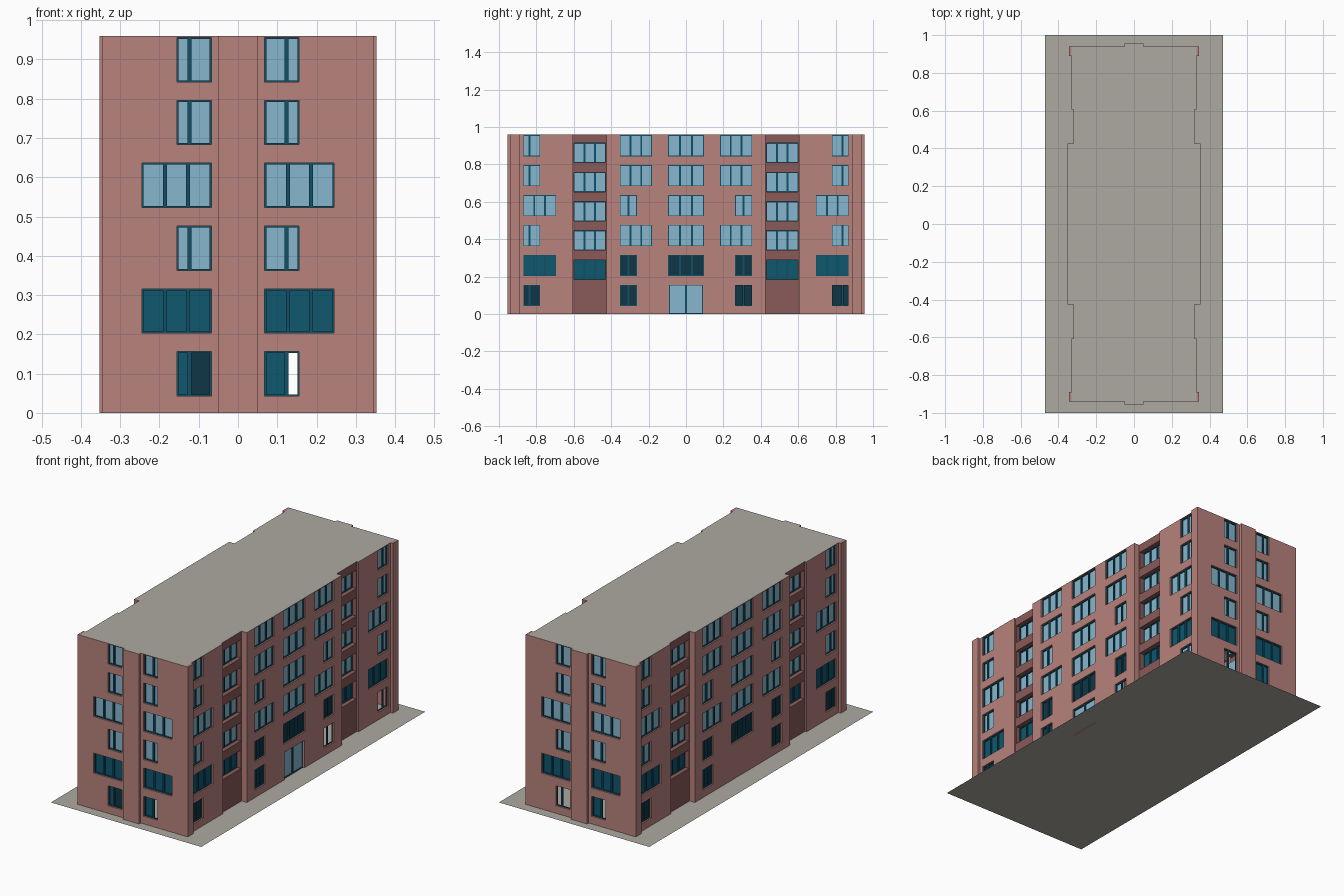
import bpy, bmesh
from mathutils import Vector

if "Cube" in bpy.data.objects:
    bpy.data.objects.remove(bpy.data.objects["Cube"])

H = 0.96


def material(name, rgb):
    m = bpy.data.materials.new(name)
    lin = [((c / 255 + 0.055) / 1.055) ** 2.4 for c in rgb]
    m.diffuse_color = (*lin, 1)
    m.use_nodes = True
    m.node_tree.nodes["Principled BSDF"].inputs["Base Color"].default_value = m.diffuse_color
    return m


# One mesh per building part, each with a single flat colour
PARTS = {
    "brick_walls": material("red brick", (184, 130, 124)),
    "balcony_walls": material("dark brick", (138, 91, 88)),
    "light_glass": material("light blue glass", (135, 183, 206)),
    "teal_glass": material("teal glass", (14, 87, 111)),
    "dark_glass": material("dark teal glass", (15, 54, 70)),
    "window_bars": material("teal frame", (16, 80, 102)),
    "roof": material("warm grey", (174, 169, 161)),
}
PARTS["ground_slab"] = PARTS["roof"]
BM = {n: bmesh.new() for n in PARTS}


def poly(part, pts, outward):
    bm = BM[part]
    f = bm.faces.new([bm.verts.new(p) for p in pts])
    f.normal_update()
    if f.normal.dot(Vector(outward)) < 0:
        f.normal_flip()


class Side:
    """A facade direction: u runs along it, d is the distance from the centre."""

    def __init__(self, axis, sign):
        self.axis, self.sign = axis, sign

    def p(self, u, d, z):
        d *= self.sign
        return Vector((d, u, z) if self.axis == "x" else (u, d, z))

    def quad(self, part, u0, u1, z0, z1, d):
        poly(part, [self.p(u0, d, z0), self.p(u1, d, z0),
                    self.p(u1, d, z1), self.p(u0, d, z1)], self.p(0, 1, 0))

    def upright(self, part, u, d0, d1, z0, z1, facing):
        poly(part, [self.p(u, d0, z0), self.p(u, d1, z0),
                    self.p(u, d1, z1), self.p(u, d0, z1)], self.p(facing, 0, 0))

    def level(self, part, z, u0, u1, d0, d1, facing):
        poly(part, [self.p(u0, d0, z), self.p(u1, d0, z),
                    self.p(u1, d1, z), self.p(u0, d1, z)], (0, 0, facing))

    def bar(self, u0, u1, z0, z1, d, t=0.006):
        """Frame bar: front face with four edges."""
        n = "window_bars"
        self.quad(n, u0, u1, z0, z1, d + t)
        self.upright(n, u0, d, d + t, z0, z1, -1)
        self.upright(n, u1, d, d + t, z0, z1, 1)
        self.level(n, z0, u0, u1, d, d + t, -1)
        self.level(n, z1, u0, u1, d, d + t, 1)

    def wall(self, part, u0, u1, d, windows=(), depth=0.014):
        """Wall panel with real openings, reveals, panes and bars."""
        us = sorted({u0, u1, *[w[0] for w in windows], *[w[1] for w in windows]})
        zs = sorted({0, H, *[w[2] for w in windows], *[w[3] for w in windows]})
        for a, b in zip(us, us[1:]):
            for c, e in zip(zs, zs[1:]):
                mu, mz = (a + b) / 2, (c + e) / 2
                if not any(w[0] < mu < w[1] and w[2] < mz < w[3] for w in windows):
                    self.quad(part, a, b, c, e, d)
        for a, b, c, e, glass, splits in windows:
            i = d - depth
            self.upright(part, a, i, d, c, e, 1)
            self.upright(part, b, i, d, c, e, -1)
            self.level(part, c, a, b, i, d, 1)
            self.level(part, e, a, b, i, d, -1)
            # panes; None leaves a pane open
            edges = [a, *[a + (b - a) * s for s in splits], b]
            for k, (g0, g1) in enumerate(zip(edges, edges[1:])):
                g = glass[k] if isinstance(glass, list) else glass
                if g:
                    self.quad(g, g0, g1, c, e, i)
            for g in edges[1:-1]:
                self.bar(g - 0.005, g + 0.005, c, e, i)
            r = 0.004
            self.bar(a, a + r, c, e, i)
            self.bar(b - r, b, c, e, i)
            self.bar(a, b, c, c + r, i)
            self.bar(a, b, e - r, e, i)


def row(k):
    z = 0.043 + 0.16 * k
    return z, z + 0.113


def window(s, near, far, k, glass, splits):
    """Window given by distances from the centre line, mirrored by s."""
    if s < 0:
        splits = [1 - t for t in reversed(splits)]
        if isinstance(glass, list):
            glass = glass[::-1]
    a, b = sorted((s * near, s * far))
    return (a, b, *row(k), glass, splits)


THIRDS = [1 / 3, 2 / 3]

# Short facades with central pilaster
for sign in (-1, 1):
    f = Side("y", sign)
    for s in (-1, 1):
        wins = []
        for k in range(6):
            glass = "light_glass" if k > 1 else "teal_glass"
            if k == 0:
                if sign < 0:
                    glass = ["teal_glass", None] if s > 0 else ["dark_glass", "teal_glass"]
                else:
                    glass = None if s > 0 else ["teal_glass", None]
            if k in (1, 3):
                wins.append(window(s, 0.068, 0.245, k, glass, THIRDS))
            else:
                wins.append(window(s, 0.068, 0.155, k, glass, [0.64]))
        a, b = sorted((s * 0.05, s * 0.345))
        f.wall("brick_walls", a, b, 0.94, wins)
        f.upright("brick_walls", s * 0.05, 0.94, 0.955, 0, H, s)
    f.wall("brick_walls", -0.05, 0.05, 0.955)

# Long facades: projecting centre, balcony recesses, end bays, corner piers
for sign in (-1, 1):
    f = Side("x", sign)
    centre = [(-0.096, 0.096, *row(k), "light_glass" if k > 1 else "dark_glass", THIRDS)
              for k in range(1, 6)]
    if sign > 0:  # entrance door on one side only
        centre.append((-0.09, 0.09, 0, 0.155, "light_glass", [0.5]))
    for s in (-1, 1):
        ends, balconies = [], []
        for k in range(6):
            glass = "light_glass" if k > 1 else "dark_glass"
            if k == 0 and sign > 0 and s > 0:
                glass = None
            if k in (2, 4, 5):
                centre.append(window(s, 0.182, 0.353, k, glass, THIRDS))
            else:
                centre.append(window(s, 0.262, 0.353, k, glass, [0.5]))
            end_glass = "teal_glass" if k == 1 else glass
            if k in (1, 3):
                ends.append(window(s, 0.695, 0.87, k, end_glass, THIRDS))
            else:
                ends.append(window(s, 0.78, 0.87, k, end_glass, [0.62]))
        for k in range(5):
            z = 0.185 + 0.156 * k
            a, b = sorted((s * 0.43, s * 0.6))
            balconies.append((a, b, z, z + 0.104,
                              "light_glass" if k else "teal_glass", THIRDS))
        a, b = sorted((s * 0.425, s * 0.605))
        f.wall("balcony_walls", a, b, 0.32, balconies, 0.03)
        a, b = sorted((s * 0.605, s * 0.89))
        f.wall("brick_walls", a, b, 0.33, ends)
        a, b = sorted((s * 0.89, s * 0.94))
        f.wall("brick_walls", a, b, 0.345)
        f.level("brick_walls", H, a, b, 0.33, 0.345, 1)
        # returns between the stepped planes
        for u, d0, d1, facing in ((0.425, 0.32, 0.353, 1), (0.605, 0.32, 0.33, -1),
                                  (0.89, 0.33, 0.345, -1)):
            f.upright("brick_walls", s * u, d0, d1, 0, H, s * facing)
    f.wall("brick_walls", -0.425, 0.425, 0.353, centre)

# Flat roof following the stepped outline
q = [(0.353, 0.425), (0.32, 0.425), (0.32, 0.605), (0.33, 0.605),
     (0.33, 0.94), (0.05, 0.94), (0.05, 0.955)]
outline = (q + [(-x, y) for x, y in reversed(q)] + [(-x, -y) for x, y in q]
           + [(x, -y) for x, y in reversed(q)])
poly("roof", [(x, y, H) for x, y in outline], (0, 0, 1))

# Thin ground slab
poly("ground_slab", [(-0.47, -1, 0), (0.47, -1, 0), (0.47, 1, 0), (-0.47, 1, 0)], (0, 0, 1))

for name, bm in BM.items():
    mesh = bpy.data.meshes.new(name)
    bmesh.ops.remove_doubles(bm, verts=bm.verts, dist=1e-5)
    bm.to_mesh(mesh)
    bm.free()
    mesh.materials.append(PARTS[name])
    bpy.context.collection.objects.link(bpy.data.objects.new(name, mesh))
